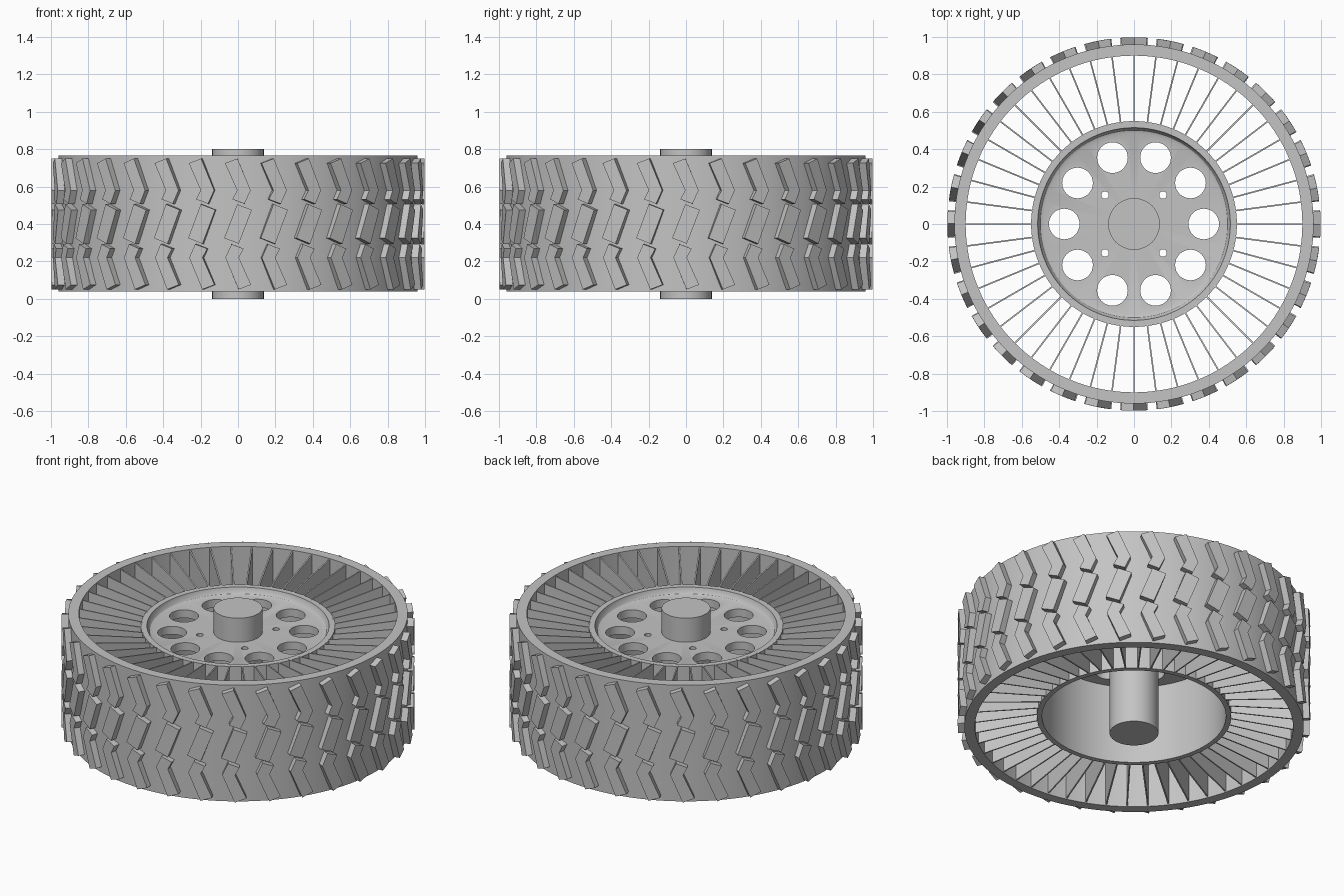
import bpy
import bmesh
from math import pi, sin, cos, radians

MID = 0.4          # middle height of the wheel
SEGMENTS = 128

if "Cube" in bpy.data.objects:
    bpy.data.objects.remove(bpy.data.objects["Cube"], do_unlink=True)

grey = bpy.data.materials.new("plain_grey")
grey.use_nodes = True
grey.diffuse_color = (0.55, 0.55, 0.55, 1)
grey.node_tree.nodes["Principled BSDF"].inputs["Base Color"].default_value = grey.diffuse_color


def finish(name, bm, smooth=False):
    """Turn a bmesh into a named, coloured object."""
    bmesh.ops.recalc_face_normals(bm, faces=bm.faces)
    mesh = bpy.data.meshes.new(name)
    bm.to_mesh(mesh)
    bm.free()
    mesh.materials.append(grey)
    obj = bpy.data.objects.new(name, mesh)
    bpy.context.collection.objects.link(obj)
    if smooth:
        shade(obj)
    return obj


def activate(obj):
    bpy.ops.object.select_all(action='DESELECT')
    obj.select_set(True)
    bpy.context.view_layer.objects.active = obj


def shade(obj):
    activate(obj)
    bpy.ops.object.shade_smooth_by_angle(angle=radians(30))


def lathe(name, profile, smooth=True):
    """Revolve a closed (radius, height) profile about the axle."""
    bm = bmesh.new()
    rings = []
    for i in range(SEGMENTS):
        a = 2 * pi * i / SEGMENTS
        rings.append([bm.verts.new((r * cos(a), r * sin(a), z)) for r, z in profile])
    n = len(profile)
    for i, ring in enumerate(rings):
        after = rings[(i + 1) % SEGMENTS]
        for j in range(n):
            k = (j + 1) % n
            bm.faces.new((ring[j], after[j], after[k], ring[k]))
    return finish(name, bm, smooth)


def add_prism(bm, bottom, top):
    """Join two matching outlines into a closed solid."""
    low = [bm.verts.new(p) for p in bottom]
    high = [bm.verts.new(p) for p in top]
    bm.faces.new(low)
    bm.faces.new(high)
    for j in range(len(low)):
        k = (j + 1) % len(low)
        bm.faces.new((low[j], low[k], high[k], high[j]))


def add_cylinder(bm, x, y, z, radius, depth, sides):
    made = bmesh.ops.create_cone(bm, cap_ends=True, segments=sides,
                                 radius1=radius, radius2=radius, depth=depth)
    bmesh.ops.translate(bm, verts=made["verts"], vec=(x, y, z))


# Tyre band
lathe("tyre_band", [(0.96, 0.04), (0.96, 0.765), (0.90, 0.765), (0.90, 0.04)])

# Hub drum with a recessed disc
hub = lathe("hub", [(0.55, 0.11), (0.55, 0.69), (0.515, 0.69), (0.51, 0.67),
                    (0.50, 0.656), (0.485, 0.65), (0.1, 0.65), (0.1, 0.60),
                    (0.52, 0.60), (0.52, 0.11)], smooth=False)

# Round openings and bolt holes through the disc
bm = bmesh.new()
for i in range(10):
    a = 2 * pi * i / 10
    add_cylinder(bm, 0.373 * cos(a), 0.373 * sin(a), 0.625, 0.082, 0.2, 32)
for i in range(4):
    a = pi / 4 + i * pi / 2
    add_cylinder(bm, 0.219 * cos(a), 0.219 * sin(a), 0.625, 0.02, 0.2, 12)
cutter = finish("hole_cutter", bm)
cutter.hide_render = True
cut = hub.modifiers.new("holes", 'BOOLEAN')
cut.operation = 'DIFFERENCE'
cut.solver = 'EXACT'
cut.object = cutter
activate(hub)
bpy.ops.object.modifier_apply(modifier=cut.name)
bpy.data.objects.remove(cutter, do_unlink=True)
shade(hub)

# Axle
bm = bmesh.new()
add_cylinder(bm, 0, 0, MID, 0.138, 0.8, 64)
finish("axle", bm, True)

# Thin flexible spokes between hub and tyre
bm = bmesh.new()
SPOKES = 48
outline = [(0.54, 0.11), (0.91, 0.045), (0.91, 0.76), (0.54, 0.69)]
for i in range(SPOKES):
    a = 2 * pi * i / SPOKES
    sides = [[(r * cos(a) - t * sin(a), r * sin(a) + t * cos(a), z) for r, z in outline]
             for t in (-0.004, 0.004)]
    add_prism(bm, *sides)
finish("spokes", bm)


# Tread blocks wrapped around the band
BLOCKS = 32


def tread_row(name, shape):
    """Repeat an outline of (distance round the tyre, height above middle)."""
    bm = bmesh.new()
    for i in range(BLOCKS):
        base = -pi / 2 + 2 * pi * i / BLOCKS
        layers = [[(r * cos(base + u), r * sin(base + u), MID + v) for u, v in shape]
                  for r in (0.95, 0.998)]
        add_prism(bm, *layers)
    finish(name, bm)


# Slanted centre blocks
tilt = radians(-21)
centre = []
for sx, sy in ((-1, -1), (1, -1), (1, 1), (-1, 1)):
    u, v = sx * 0.042, sy * 0.097
    centre.append((u * cos(tilt) - v * sin(tilt), u * sin(tilt) + v * cos(tilt)))
tread_row("centre_tread", centre)

# Bent shoulder blocks, the lower row being the upper one turned half round
shoulder = [(-0.07, 0.325), (-0.003, 0.35), (0.068, 0.18),
            (0.035, 0.108), (-0.03, 0.132), (-0.005, 0.18)]
tread_row("upper_tread", shoulder)
tread_row("lower_tread", [(-u, -v) for u, v in shoulder])
